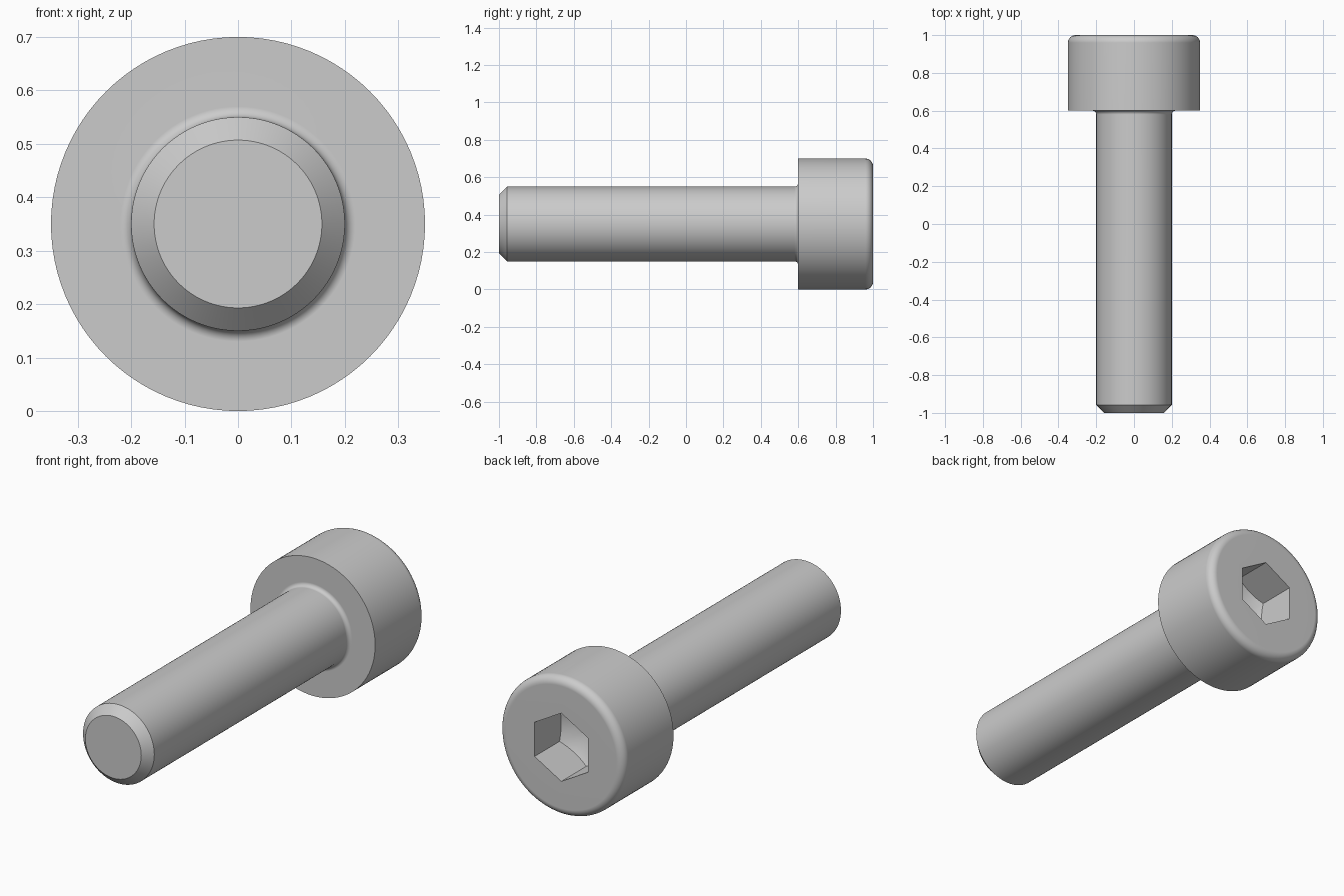
import bpy, bmesh
from math import sin, cos, pi, radians, tan

cube = bpy.data.objects.get("Cube")
if cube:
    bpy.data.objects.remove(cube)

SEGMENTS = 96          # multiple of six, so socket corners fall on vertices
HEAD_R, SHANK_R, TIP_R = 0.35, 0.2, 0.157
HEAD_Y = 0.6           # underside of the head
SOCKET_R = 0.3 / 2 / cos(pi / 6)
SOCKET_Y = 0.8         # depth of the socket corners


def material(name, color):
    mat = bpy.data.materials.new(name)
    mat.use_nodes = True
    mat.diffuse_color = color
    mat.node_tree.nodes["Principled BSDF"].inputs["Base Color"].default_value = color
    return mat


def arc(r, y, size, start, end, steps=6):
    """Quarter-round profile points as (radius, y)."""
    angles = [radians(start + (end - start) * i / steps) for i in range(steps + 1)]
    return [(r + size * cos(a), y + size * sin(a)) for a in angles]


def hex_radius(t):
    """Distance from the axis to a hexagon side at angle t."""
    return SOCKET_R * cos(pi / 6) / cos(t % (pi / 3) - pi / 6)


def circle(r, y):
    return lambda t: (r, y)


def socket_mouth(t):
    return hex_radius(t), 1.0


def socket_floor(t):
    # drilled conical floor meeting the six walls
    r = hex_radius(t)
    return r, SOCKET_Y - (SOCKET_R - r) * tan(radians(30))


# Rings from the tip, along the shank, over the head and into the socket
fillet, rounding = 0.02, 0.04
profile = [(TIP_R, -1.0), (SHANK_R, -0.957)]
profile += arc(SHANK_R + fillet, HEAD_Y - fillet, fillet, 180, 90)
profile += [(HEAD_R, HEAD_Y)]
profile += arc(HEAD_R - rounding, 1 - rounding, rounding, 0, 90)
rings = [circle(r, y) for r, y in profile] + [socket_mouth, socket_floor]

bm = bmesh.new()
loops = []
for ring in rings:
    loop = []
    for i in range(SEGMENTS):
        t = 2 * pi * i / SEGMENTS
        r, y = ring(t)
        loop.append(bm.verts.new((r * sin(t), y, HEAD_R + r * cos(t))))
    loops.append(loop)
for a, b in zip(loops, loops[1:]):
    for i in range(SEGMENTS):
        j = (i + 1) % SEGMENTS
        bm.faces.new((a[i], a[j], b[j], b[i]))

# Flat tip and the point of the socket floor
bm.faces.new(loops[0])
apex = bm.verts.new((0, SOCKET_Y - SOCKET_R * tan(radians(30)), HEAD_R))
for i in range(SEGMENTS):
    bm.faces.new((loops[-1][i], loops[-1][(i + 1) % SEGMENTS], apex))
bmesh.ops.recalc_face_normals(bm, faces=bm.faces)

mesh = bpy.data.meshes.new("socket_head_screw")
bm.to_mesh(mesh)
bm.free()
screw = bpy.data.objects.new("socket_head_screw", mesh)
bpy.context.collection.objects.link(screw)
mesh.materials.append(material("grey_steel", (0.6, 0.6, 0.6, 1)))

# Smooth shading with crisp edges, and clean flats beside the roundings
bpy.ops.object.select_all(action='DESELECT')
screw.select_set(True)
bpy.context.view_layer.objects.active = screw
bpy.ops.object.shade_smooth_by_angle(angle=radians(30))
weighted = screw.modifiers.new("clean_normals", 'WEIGHTED_NORMAL')
weighted.keep_sharp = True
